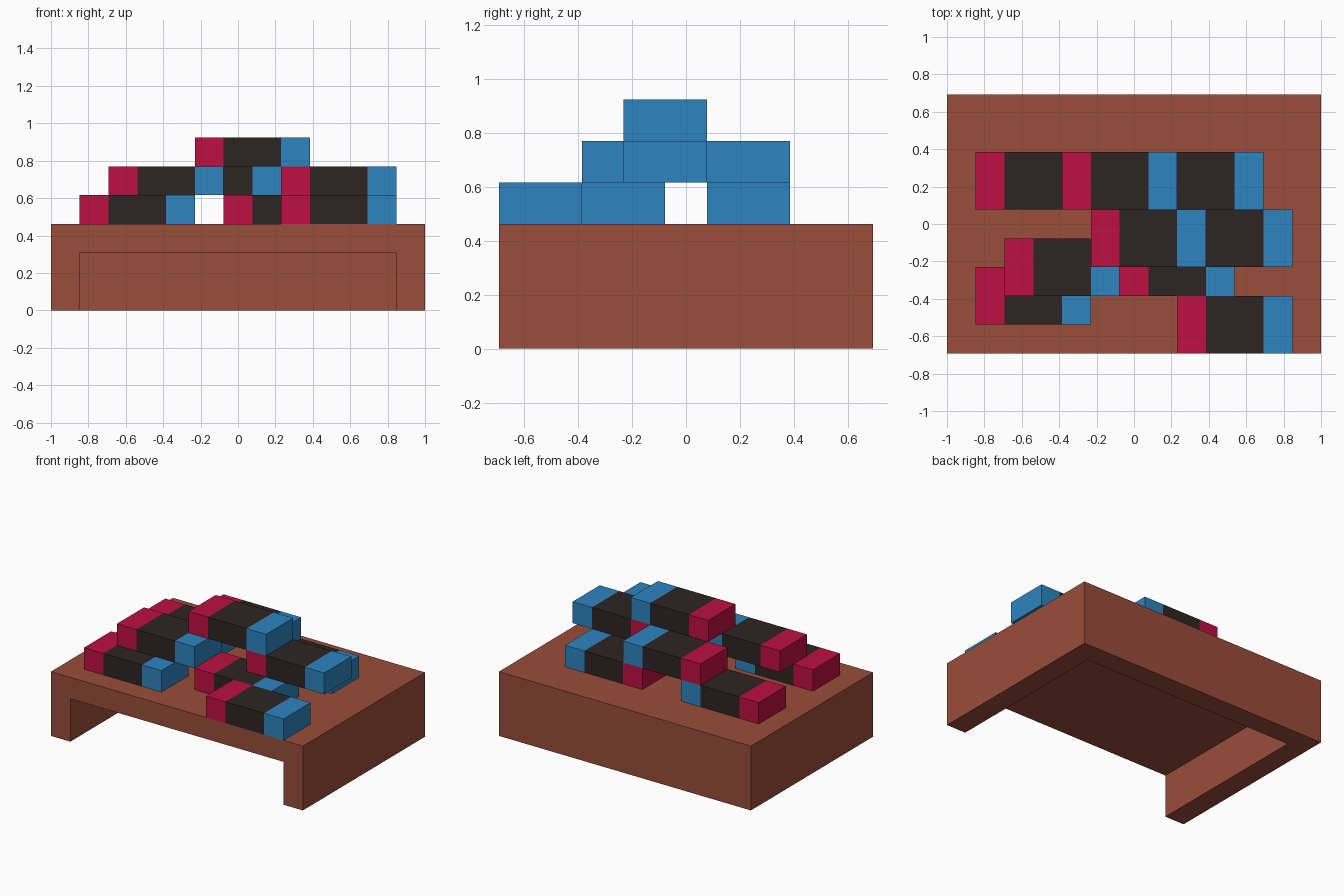
import bpy
import bmesh
from mathutils import Matrix, Vector

if "Cube" in bpy.data.objects:
    bpy.data.objects.remove(bpy.data.objects["Cube"], do_unlink=True)

U = 2 / 13  # one grid unit


def material(name, rgb):
    mat = bpy.data.materials.new(name)
    mat.use_nodes = True
    mat.diffuse_color = (*rgb, 1)
    mat.node_tree.nodes["Principled BSDF"].inputs["Base Color"].default_value = (*rgb, 1)
    return mat


BROWN = material("brown", (0.323, 0.074, 0.042))
RED = material("crimson", (0.515, 0.005, 0.053))
BLACK = material("charcoal", (0.027, 0.018, 0.017))
BLUE = material("blue", (0.026, 0.235, 0.533))


def box(name, lo, hi, mats, cuts=()):
    """Box between two corners in grid units; cuts split it along x into colour bands."""
    lo, hi = Vector(lo) * U, Vector(hi) * U
    bm = bmesh.new()
    bmesh.ops.create_cube(bm, size=1, matrix=Matrix.Translation((lo + hi) / 2)
                          @ Matrix.Diagonal((*(hi - lo), 1)))
    for x in cuts:
        bmesh.ops.bisect_plane(bm, geom=bm.verts[:] + bm.edges[:] + bm.faces[:],
                               plane_co=(x * U, 0, 0), plane_no=(1, 0, 0))
    for f in bm.faces:
        f.material_index = sum(f.calc_center_median().x > x * U for x in cuts)
    mesh = bpy.data.meshes.new(name)
    bm.to_mesh(mesh)
    bm.free()
    for m in mats:
        mesh.materials.append(m)
    obj = bpy.data.objects.new(name, mesh)
    bpy.context.collection.objects.link(obj)
    return obj


# Table: solid block hollowed from below and open at the front
table = box("table", (-6.5, -4.5, 0), (6.5, 4.5, 3), [BROWN])
cutter = box("table_cutter", (-5.5, -5.5, -1), (5.5, 3.5, 2), [BROWN])
cutter.hide_render = True
mod = table.modifiers.new("hollow", "BOOLEAN")
mod.operation = "DIFFERENCE"
mod.solver = "EXACT"
mod.object = cutter
bpy.context.view_layer.objects.active = table
bpy.ops.object.modifier_apply(modifier=mod.name)
bpy.data.objects.remove(cutter, do_unlink=True)

# Bricks, 4 x 2 x 1 units, by their lowest corner: red end, black middle, blue end
bricks = {
    "lower_brick_front_left": (1.5, -4.5, 3),
    "lower_brick_front_right": (-5.5, -3.5, 3),
    "lower_brick_middle": (-0.5, -2.5, 3),
    "lower_brick_back_right": (-5.5, 0.5, 3),
    "lower_brick_back_left": (0.5, 0.5, 3),
    "middle_brick_right": (-4.5, -2.5, 4),
    "middle_brick_left": (1.5, -1.5, 4),
    "middle_brick_back": (-2.5, 0.5, 4),
    "top_brick": (-1.5, -1.5, 5),
}
for name, (x, y, z) in bricks.items():
    box(name, (x, y, z), (x + 4, y + 2, z + 1), [RED, BLACK, BLUE], (x + 1, x + 3))
